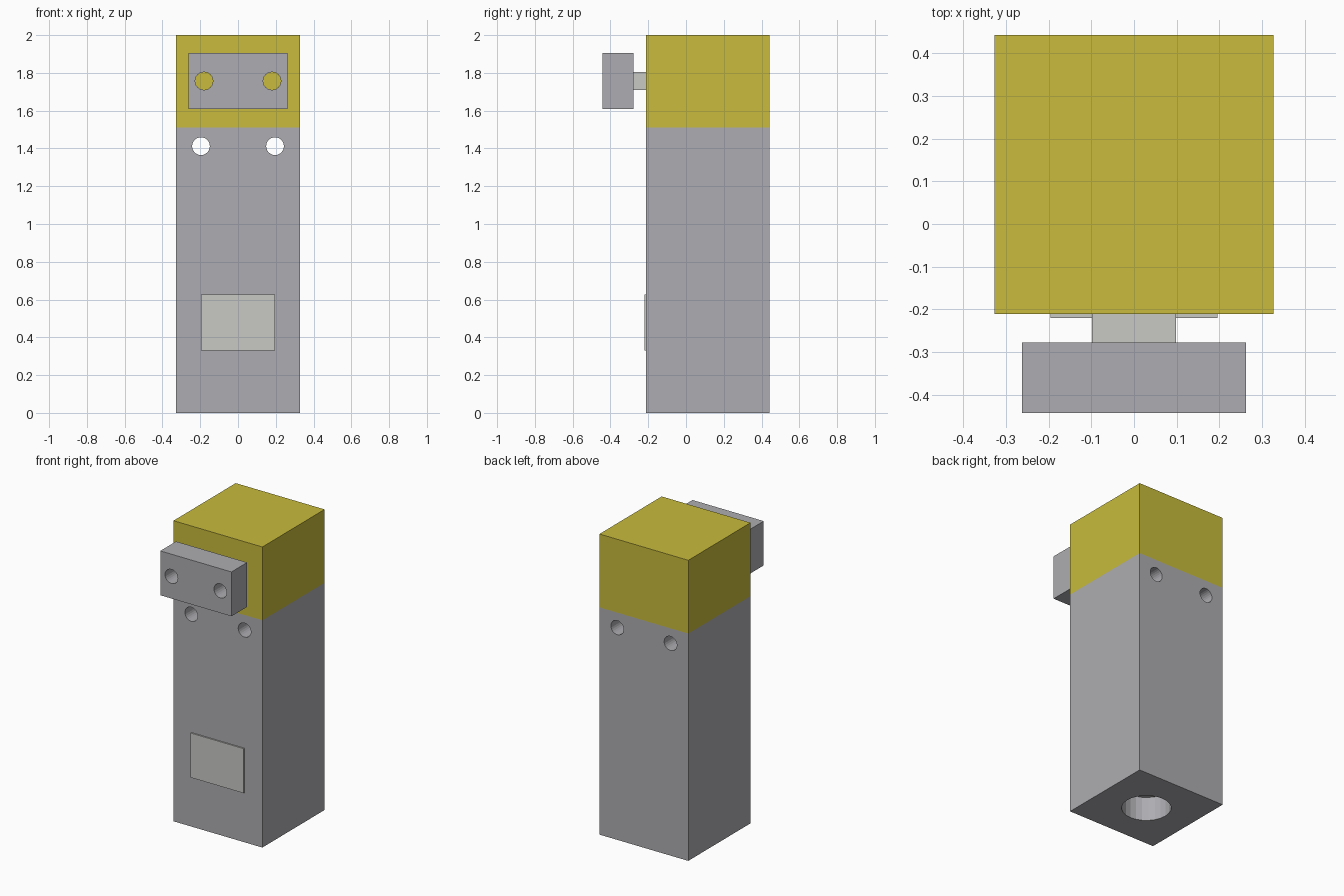
import bpy
import bmesh
from math import pi
from mathutils import Vector

cube = bpy.data.objects.get("Cube")
if cube:
    bpy.data.objects.remove(cube, do_unlink=True)


def make_material(name, color):
    mat = bpy.data.materials.new(name)
    mat.use_nodes = True
    mat.diffuse_color = (*color, 1)
    mat.node_tree.nodes["Principled BSDF"].inputs["Base Color"].default_value = (*color, 1)
    return mat


grey = make_material("housing grey", (0.42, 0.42, 0.445))
yellow = make_material("cap yellow", (0.58, 0.5, 0.045))
pale = make_material("pale metal", (0.58, 0.58, 0.56))


def box(name, low, high, *mats):
    """Box between two opposite corners."""
    low, high = Vector(low), Vector(high)
    bpy.ops.mesh.primitive_cube_add(size=1, location=(low + high) / 2)
    obj = bpy.context.object
    obj.name = obj.data.name = name
    obj.scale = high - low
    bpy.ops.object.transform_apply(location=True, rotation=False, scale=True)
    for mat in mats:
        obj.data.materials.append(mat)
    return obj


def drill(obj, radius, length, location, tilt=0.0, sides=24):
    """Cut a round hole, then discard the cutter."""
    bpy.ops.mesh.primitive_cylinder_add(vertices=sides, radius=radius, depth=length,
                                        location=location, rotation=(tilt, 0, 0))
    cutter = bpy.context.object
    cutter.hide_render = True
    mod = obj.modifiers.new("hole", "BOOLEAN")
    mod.operation = "DIFFERENCE"
    mod.solver = "EXACT"
    mod.object = cutter
    bpy.context.view_layer.objects.active = obj
    bpy.ops.object.modifier_apply(modifier=mod.name)
    bpy.data.objects.remove(cutter, do_unlink=True)


# Housing: one block, split by a seam into grey body and yellow cap
HALF, FRONT, BACK, SEAM = 0.327, -0.211, 0.443, 1.512
housing = box("housing", (-HALF, FRONT, 0), (HALF, BACK, 2), grey, yellow)
bm = bmesh.new()
bm.from_mesh(housing.data)
bmesh.ops.bisect_plane(bm, geom=bm.verts[:] + bm.edges[:] + bm.faces[:],
                       plane_co=(0, 0, SEAM), plane_no=(0, 0, 1))
for face in bm.faces:
    face.material_index = int(face.calc_center_median().z > SEAM)
bm.to_mesh(housing.data)
bm.free()

# Front sensing bar, its neck and the label plate
bar = box("front_bar", (-0.262, -0.443, 1.61), (0.262, -0.278, 1.905), grey)
box("bar_neck", (-0.098, -0.278, 1.71), (0.098, FRONT, 1.806), pale)
box("label_plate", (-0.196, -0.22, 0.33), (0.196, FRONT, 0.626), pale)

# Mounting holes through the housing and the bar
for side in (-1, 1):
    drill(housing, 0.047, 2, (side * 0.196, 0, 1.412), pi / 2)
    drill(bar, 0.047, 0.5, (side * 0.18, -0.36, 1.757), pi / 2)

# Blind cable socket underneath
drill(housing, 0.15, 0.32, (0, (FRONT + BACK) / 2, 0))
